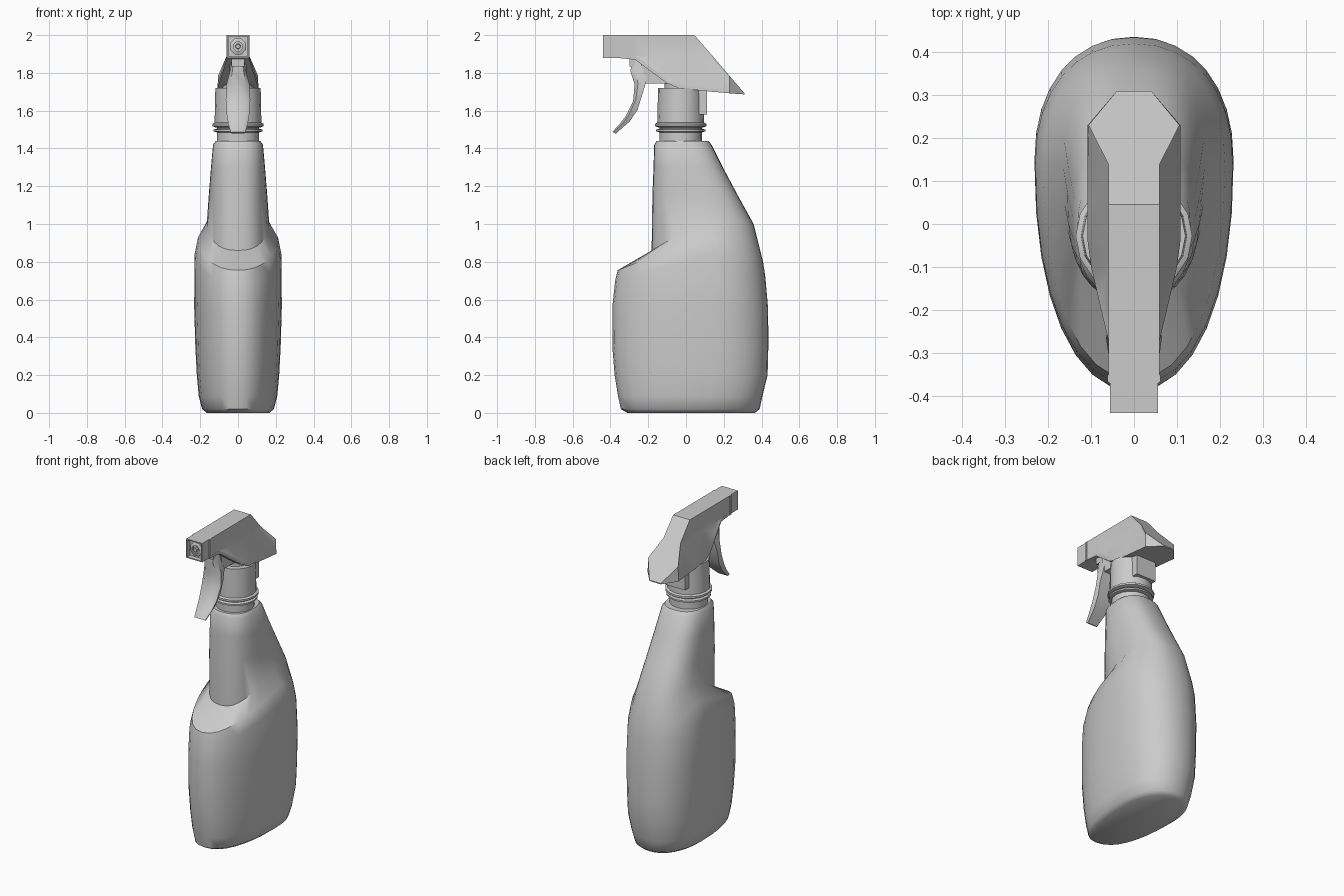
import bpy, bmesh, math
from mathutils import Vector

cube = bpy.data.objects.get("Cube")
if cube:
    bpy.data.objects.remove(cube, do_unlink=True)

GREY = (0.6, 0.6, 0.6, 1.0)
grey = bpy.data.materials.new("light_grey_plastic")
grey.use_nodes = True
grey.diffuse_color = GREY
grey.node_tree.nodes["Principled BSDF"].inputs["Base Color"].default_value = GREY


def finish(name, bm, angle=35):
    """Turn a bmesh into a named, shaded object."""
    bmesh.ops.recalc_face_normals(bm, faces=bm.faces)
    mesh = bpy.data.meshes.new(name)
    bm.to_mesh(mesh)
    bm.free()
    mesh.materials.append(grey)
    obj = bpy.data.objects.new(name, mesh)
    bpy.context.scene.collection.objects.link(obj)
    bpy.ops.object.select_all(action='DESELECT')
    obj.select_set(True)
    bpy.context.view_layer.objects.active = obj
    bpy.ops.object.shade_smooth_by_angle(angle=math.radians(angle))
    return obj


def loft(name, rings, angle=35):
    """Skin closed rings of equal length and cap both ends."""
    bm = bmesh.new()
    loops = [[bm.verts.new(p) for p in ring] for ring in rings]
    n = len(loops[0])
    for low, high in zip(loops, loops[1:]):
        for i in range(n):
            j = (i + 1) % n
            bm.faces.new((low[i], low[j], high[j], high[i]))
    bm.faces.new(loops[0][::-1])
    bm.faces.new(loops[-1])
    return finish(name, bm, angle)


def blend(pairs, t):
    """Piecewise linear lookup."""
    for (a, u), (b, v) in zip(pairs, pairs[1:]):
        if t <= b:
            return u + (v - u) * (t - a) / (b - a)
    return pairs[-1][1]


def egg(front, back, half, widest, power, heights, n=32):
    """Egg-shaped ring; its height may vary from front to back."""
    mid = front + (back - front) * widest
    ring = []
    for k in range(n):
        a = 2 * math.pi * k / n
        s, c = math.sin(a), math.cos(a)
        reach = back - mid if c > 0 else mid - front
        y = mid + reach * math.copysign(abs(c) ** (2 / power), c)
        x = half * math.copysign(abs(s) ** (2 / power), s)
        t = min(1, max(0, (y - front) / (back - front)))
        z = blend(heights, t) if isinstance(heights, list) else heights
        ring.append((x, y, z))
    return ring


def lathe(name, profile, y, sides=16):
    """Turn a radius/height profile round a vertical axis."""
    loft(name, [[(r * math.cos(2 * math.pi * k / sides),
                  y + r * math.sin(2 * math.pi * k / sides), z)
                 for k in range(sides)] for r, z in profile])


def box(name, half, y0, y1, z0, z1):
    return loft(name, [[(-half, y0, z), (half, y0, z), (half, y1, z), (-half, y1, z)]
                       for z in (z0, z1)])


# Bottle: egg-shaped tank, sloping shoulder, then a leaning grip
loft("bottle", [
    egg(-.31, .365, .165, .6, 2.2, 0),
    egg(-.345, .39, .19, .62, 2.2, .02),
    egg(-.36, .405, .208, .64, 2.2, .09),
    egg(-.378, .432, .218, .65, 2.2, .2),
    egg(-.39, .436, .226, .65, 2.2, .35),
    egg(-.388, .435, .232, .65, 2.2, [(0, .58), (1, .55)]),
    egg(-.375, .42, .23, .65, 2.2, [(0, .7), (.65, .84), (1, .72)]),
    egg(-.362, .408, .212, .65, 2.2, [(0, .755), (.35, .86), (.68, .935), (.85, .87), (1, .8)]),
    egg(-.182, .358, .165, .58, 2.5, [(0, .86), (.35, .97), (.65, 1.02), (1, 1.0)]),
    egg(-.178, .275, .155, .55, 2.6, 1.15),
    egg(-.172, .195, .143, .52, 2.6, 1.3),
    egg(-.168, .135, .132, .5, 2.6, 1.42),
    egg(-.155, .118, .118, .5, 2.5, 1.44),
], 45)

# Threaded neck with its two flanges, screw collar and pump stem
AXIS = -.028
lathe("bottle_neck", [(.112, 1.43), (.112, 1.55)], AXIS)
lathe("neck_ring", [(.112, 1.485), (.13, 1.49), (.13, 1.5), (.112, 1.505)], AXIS)
lathe("collar_flange", [(.12, 1.512), (.136, 1.518), (.136, 1.53), (.124, 1.537)], AXIS)
lathe("screw_collar", [(.124, 1.53), (.12, 1.72)], AXIS)
lathe("pump_stem", [(.085, 1.71), (.085, 1.8)], AXIS)


# Spray head shroud: sections along its length, flared towards the bottom
def head_section(y, top_half, top, bend, foot_half, foot):
    lip = min(foot + .025, bend)
    right = [(top_half, y, top), (top_half, y, bend),
             (foot_half, y, lip), (foot_half, y, foot)]
    return right + [(-x, q, z) for x, q, z in reversed(right)]


loft("spray_head", [
    head_section(-.37, .059, 2.0, 1.89, .059, 1.88),
    head_section(-.27, .059, 2.0, 1.89, .06, 1.87),
    head_section(-.19, .059, 2.0, 1.88, .079, 1.81),
    head_section(-.1, .059, 2.0, 1.88, .1, 1.745),
    head_section(-.04, .059, 2.0, 1.88, .108, 1.72),
    head_section(.045, .059, 2.0, 1.88, .108, 1.71),
    head_section(.14, .06, 1.89, 1.87, .108, 1.7),
    head_section(.23, .106, 1.785, 1.77, .108, 1.692),
    head_section(.31, .04, 1.692, 1.69, .04, 1.686),
], 25)
box("back_tab", .07, .06, .11, 1.58, 1.73)

# Square nozzle with a recessed front
bm = bmesh.new()
bmesh.ops.create_cube(bm, size=1)
for v in bm.verts:
    v.co = Vector((v.co.x * .112, -.4 + v.co.y * .08, 1.94 + v.co.z * .12))
bm.faces.ensure_lookup_table()
front = min(bm.faces, key=lambda f: f.calc_center_median().y)
bmesh.ops.inset_region(bm, faces=[front], thickness=.009)
inner = bmesh.ops.extrude_face_region(bm, geom=[front])["geom"]
bmesh.ops.delete(bm, geom=[front], context='FACES_ONLY')
for v in inner:
    if isinstance(v, bmesh.types.BMVert):
        v.co.y += .03
finish("nozzle", bm)
box("nozzle_band", .0615, -.368, -.352, 1.878, 2.0)


# Round outlet inside the nozzle
def front_disc(radius, y, sides):
    return [(radius * math.cos(2 * math.pi * (k + .5) / sides), y,
             1.94 + radius * math.sin(2 * math.pi * (k + .5) / sides)) for k in range(sides)]


loft("outlet", [front_disc(r, y, 8) for r, y in
                ((.045, -.4), (.045, -.42), (.034, -.426), (.026, -.426), (.026, -.415))])
loft("outlet_tip", [front_disc(r, y, 8) for r, y in ((.016, -.4), (.012, -.432))])
box("trigger_catch", .034, -.3, -.25, 1.835, 1.88)

# Curved trigger: front and back edge points with half widths
trigger = [
    ((-.28, 1.87), (-.23, 1.87), .034),
    ((-.295, 1.81), (-.21, 1.82), .042),
    ((-.272, 1.74), (-.212, 1.75), .06),
    ((-.28, 1.65), (-.233, 1.68), .065),
    ((-.32, 1.57), (-.256, 1.605), .06),
    ((-.355, 1.525), (-.298, 1.543), .052),
    ((-.39, 1.488), (-.372, 1.478), .038),
]
rings = []
for (fy, fz), (by, bz), half in trigger:
    f, b = Vector((0, fy, fz)), Vector((0, by, bz))
    side = Vector((half, 0, 0))
    bevel = f.lerp(b, .3)
    rings.append([f - side * .7, f + side * .7, bevel + side,
                  b + side * .9, b - side * .9, bevel - side])
loft("trigger", rings, 40)

# Arm linking the trigger to the pump
arm = [(-.24, 1.86), (-.09, 1.79), (-.09, 1.745), (-.215, 1.745)]
loft("trigger_arm", [[(x, y, z) for y, z in arm] for x in (-.045, .045)])
